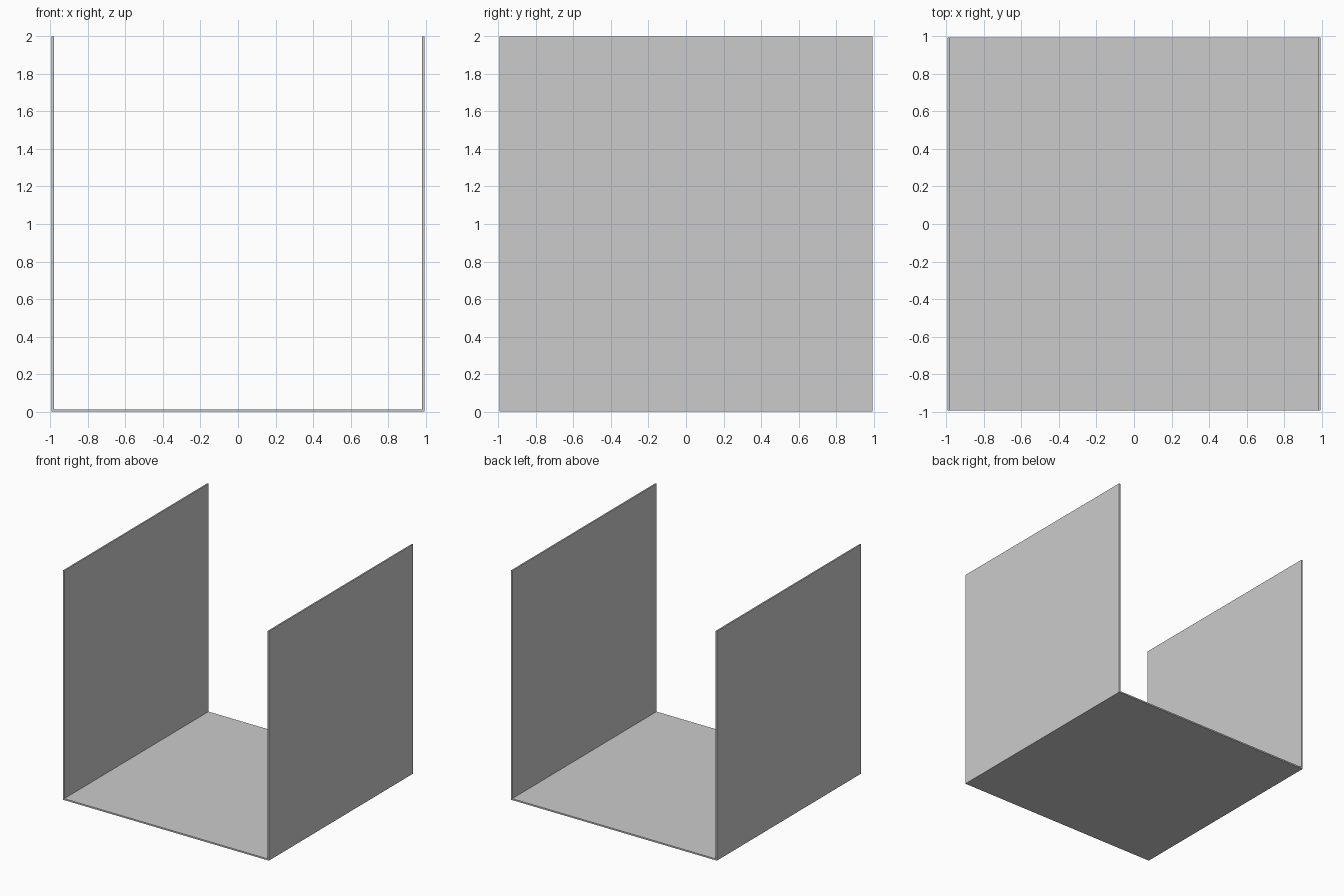
import bpy

if "Cube" in bpy.data.objects:
    bpy.data.objects.remove(bpy.data.objects["Cube"])

SIDE = 1.987   # panel edge length
T = 0.013      # panel thickness


def panel(name, size, centre):
    bpy.ops.mesh.primitive_cube_add(size=1, location=centre)
    obj = bpy.context.object
    obj.name = name
    obj.scale = size
    bpy.ops.object.transform_apply(location=False, rotation=False, scale=True)
    return obj


# Floor panel
panel("floor_panel", (SIDE, SIDE, T), (0, 0, T / 2))

# Two upright side walls standing on the floor's outer edges
for name, side in (("left_wall", -1), ("right_wall", 1)):
    panel(name, (T, SIDE, SIDE), (side * (SIDE - T) / 2, 0, T + SIDE / 2))
